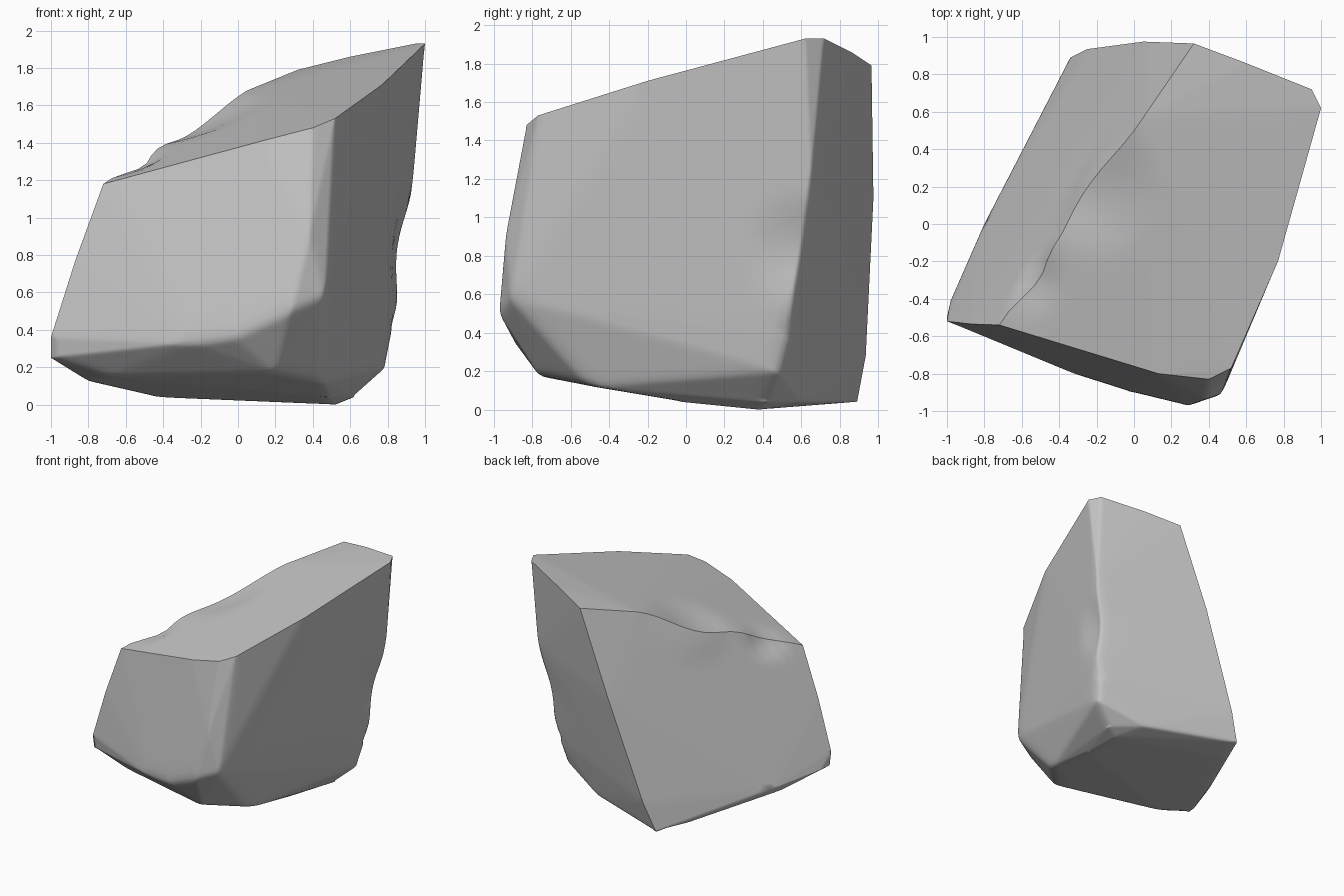
import bpy, bmesh
from mathutils import Vector
from mathutils.geometry import intersect_point_line

cube = bpy.data.objects.get("Cube")
if cube:
    bpy.data.objects.remove(cube, do_unlink=True)

# Sharp rim of the sloping top, as a closed loop
rim = [(-.72, -.54, 1.18), (.13, -.8, 1.41), (.4, -.83, 1.48), (.52, -.77, 1.53),
       (.77, -.2, 1.71), (1, .62, 1.93), (.95, .72, 1.93), (.6, .86, 1.86),
       (.32, .965, 1.79), (.05, .57, 1.68), (-.72, -.54, 1.18)]
# Sharp corners running down from the rim
rear_edge = [(.32, .965, 1.79), (.05, .975, 1.1), (-.25, .935, .28), (-.34, .89, .04)]
front_edge = [(-.72, -.54, 1.18), (-.87, -.535, .77), (-1, -.52, .36)]
# Worn lower edges that keep their place but shade smoothly
left_foot = [(-1, -.52, .36), (-1, -.5, .25), (-.98, -.41, .24), (-.8, 0, .18),
             (-.34, .89, .04)]
keel = [(.48, -.02, .04), (.52, .38, 0), (.62, .42, .04)]
# Rounded corners and the underside
soft = [(.935, .65, 1.18), (.84, .53, .4), (.8, .48, .2),
        (.38, -.94, .9), (.47, -.91, .58), (.28, -.975, .5),
        (-.25, -.83, .33), (-.03, -.9, .36),
        (-.79, -.1, .12), (-.44, .66, .04), (-.7, -.5, .15), (.2, -.76, .17),
        (.45, -.5, .12), (.4, .61, .04)]

# Body: hull around the corner points, finely divided
bm = bmesh.new()
for p in dict.fromkeys(rim + rear_edge + front_edge + left_foot + keel + soft):
    bm.verts.new(p)
hull = bmesh.ops.convex_hull(bm, input=bm.verts[:])
loose = {g for g in hull["geom_interior"] + hull["geom_unused"]
         if isinstance(g, bmesh.types.BMVert)}
bmesh.ops.delete(bm, geom=list(loose), context="VERTS")
bmesh.ops.subdivide_edges(bm, edges=bm.edges[:], cuts=15, use_grid_fill=True)


def on_path(co, paths):
    for path in paths:
        for a, b in zip(path, path[1:]):
            near, t = intersect_point_line(co, Vector(a), Vector(b))
            if -.01 <= t <= 1.01 and (near - co).length < .004:
                return True
    return False


# Crisp edges, smooth faces
sharp = [rim, rear_edge, front_edge]
for e in bm.edges:
    a, b = (v.co for v in e.verts)
    e.smooth = not all(on_path(p, sharp) for p in (a, b, (a + b) / 2))
for f in bm.faces:
    f.smooth = True

# Round everything else
free = [v for v in bm.verts if not on_path(v.co, sharp + [left_foot, keel])]
for _ in range(3):
    bmesh.ops.smooth_vert(bm, verts=free, factor=.5,
                          use_axis_x=True, use_axis_y=True, use_axis_z=True)


# Shallow worn hollows
def dent(centre, radius, push):
    for v in bm.verts:
        d = (v.co - Vector(centre)).length / radius
        if d < 1:
            v.co += Vector(push) * (1 - d * d) ** 2


dent((.86, .59, .83), .32, (-.04, .01, 0))
dent((-.21, .2, 1.51), .4, (-.04, 0, -.06))
dent((-.56, -.3, 1.29), .22, (.045, 0, -.015))

bmesh.ops.recalc_face_normals(bm, faces=bm.faces[:])
mesh = bpy.data.meshes.new("boulder")
bm.to_mesh(mesh)
bm.free()
boulder = bpy.data.objects.new("boulder", mesh)
bpy.context.collection.objects.link(boulder)

# Stone colour
stone = bpy.data.materials.new("grey_stone")
stone.use_nodes = True
colour = (.55, .55, .55, 1)
stone.diffuse_color = colour
shader = next(n for n in stone.node_tree.nodes if n.type == "BSDF_PRINCIPLED")
shader.inputs["Base Color"].default_value = colour
shader.inputs["Roughness"].default_value = .9
mesh.materials.append(stone)
